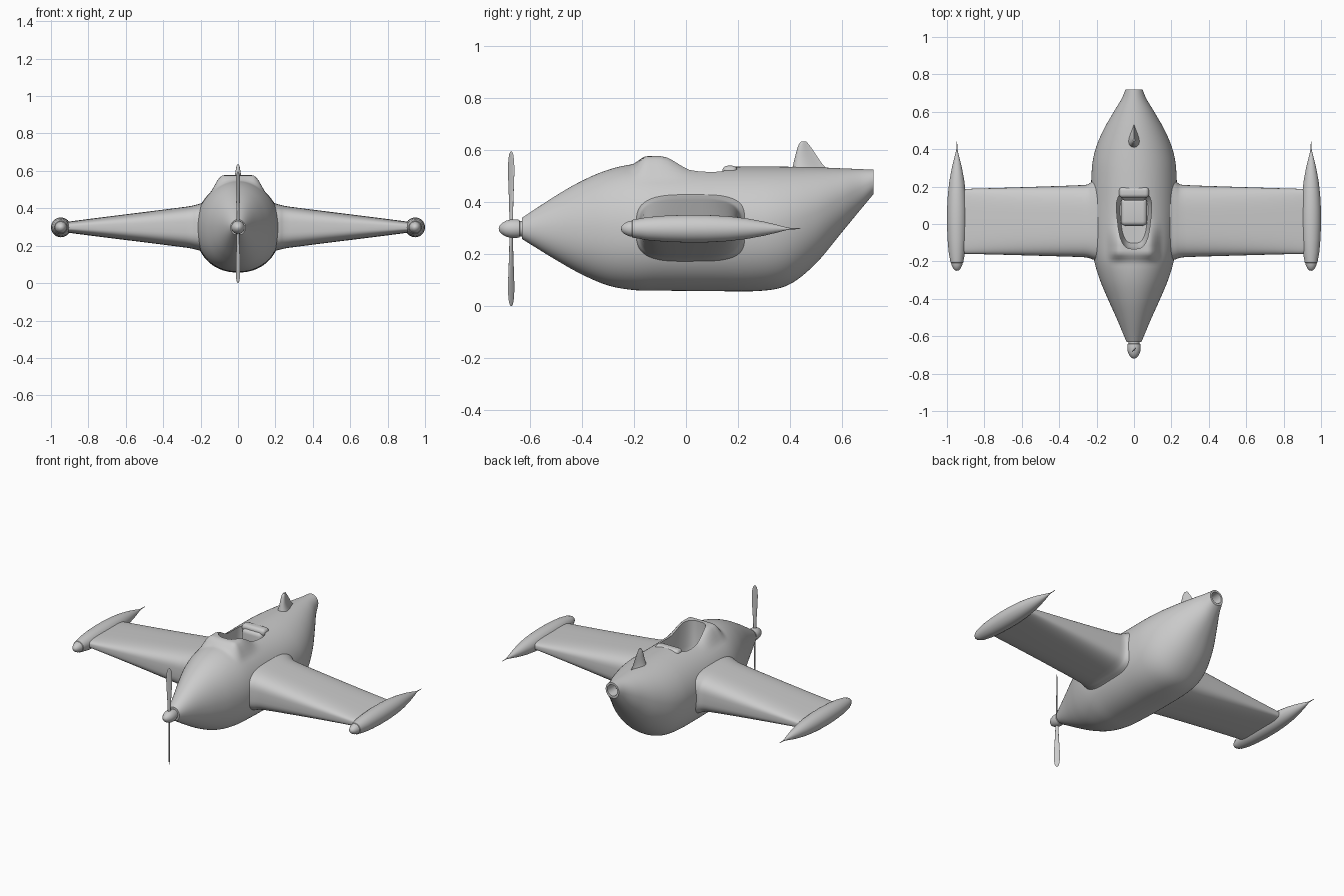
import bpy, bmesh, math
from mathutils import Vector

if "Cube" in bpy.data.objects:
    bpy.data.objects.remove(bpy.data.objects["Cube"])


def finish(ob, angle=35):
    bpy.ops.object.select_all(action='DESELECT')
    ob.select_set(True)
    bpy.context.view_layer.objects.active = ob
    bpy.ops.object.shade_smooth_by_angle(angle=math.radians(angle))
    return ob


def loft(name, rings, smooth=True):
    """Skin a list of equal-length rings and cap both ends."""
    bm = bmesh.new()
    vs = [[bm.verts.new(p) for p in r] for r in rings]
    n = len(rings[0])
    for a, b in zip(vs, vs[1:]):
        for i in range(n):
            j = (i + 1) % n
            bm.faces.new((a[i], a[j], b[j], b[i]))
    bm.faces.new(vs[0])
    bm.faces.new(vs[-1])
    bmesh.ops.recalc_face_normals(bm, faces=bm.faces)
    me = bpy.data.meshes.new(name)
    bm.to_mesh(me)
    bm.free()
    ob = bpy.data.objects.new(name, me)
    bpy.context.collection.objects.link(ob)
    return finish(ob) if smooth else ob


def curve(rows, steps):
    """Smoothly interpolate rows (first column is the knot)."""
    def tangent(i):
        a, b = rows[max(i - 1, 0)], rows[min(i + 1, len(rows) - 1)]
        return [(q - p) / (b[0] - a[0]) for p, q in zip(a, b)]
    out = []
    for i in range(len(rows) - 1):
        a, b, ta, tb = rows[i], rows[i + 1], tangent(i), tangent(i + 1)
        h = b[0] - a[0]
        for k in range(steps):
            t = k / steps
            c = (2*t**3 - 3*t*t + 1, (t**3 - 2*t*t + t) * h, 3*t*t - 2*t**3, (t**3 - t*t) * h)
            row = [c[0]*p + c[1]*m + c[2]*q + c[3]*w for p, m, q, w in zip(a, ta, b, tb)]
            row[0] = a[0] + t * h
            out.append(row)
    return out + [list(rows[-1])]


def sup(a, n):
    """Point on a unit superellipse."""
    c, s = math.cos(a), math.sin(a)
    return (math.copysign(abs(c) ** (2 / n), c), math.copysign(abs(s) ** (2 / n), s))


def angles(n):
    return [2 * math.pi * i / n for i in range(n)]


def ramp(v, a, b):
    t = min(max((v - a) / (b - a), 0), 1)
    return t * t * (3 - 2 * t)


def lathe(name, rows, x, z, n=32):
    return loft(name, [[(x + r * math.cos(a), y, z + r * math.sin(a)) for a in angles(n)]
                       for y, r in rows])


# Fuselage: y, half width, top, bottom, height of widest line
stations = [(-.63, .04, .34, .258, .298), (-.5, .095, .425, .178, .3), (-.4, .14, .482, .122, .3),
            (-.3, .182, .524, .08, .3), (-.2, .212, .546, .062, .3), (-.1, .225, .545, .06, .3),
            (.1, .23, .537, .058, .3), (.3, .225, .537, .06, .31), (.4, .206, .536, .085, .325),
            (.5, .165, .534, .165, .36), (.6, .108, .53, .285, .415), (.67, .066, .527, .37, .452),
            (.72, .045, .525, .43, .478)]
rings = []
for y, w, top, bot, zc in curve(stations, 7):
    ring = []
    for a in angles(96):
        up = math.sin(a) >= 0
        c, s = sup(a, 2.0 if up else 2.2)
        x, z = w * c, zc + s * ((top - zc) if up else (zc - bot))
        if up:  # raised windscreen lip in front of the cockpit
            k = ramp(y, -.21, -.15) * (1 - ramp(y, -.1, .03)) * (1 - ramp(abs(x), .075, .15))
            z += k * max(.577 - z, 0)
        ring.append((x, y, z))
    rings.append(ring)
for y, r in ((.72, .034), (.65, .03)):  # hollow tail pipe
    rings.append([(r * math.cos(a), y, .478 + r * math.sin(a)) for a in angles(96)])
body = loft("fuselage", rings, False)

# Cockpit opening
rings = []
for z, k in ((.33, .8), (.37, .93), (.42, 1), (.7, 1)):
    ring = []
    for a in angles(48):
        c, s = sup(a, 3.2)
        ring.append(((.089 + .017 * s) * c * k, .022 + .155 * s * k, z))
    rings.append(ring)
cutter = loft("cockpit_cutter", rings, False)
cutter.hide_render = True
mod = body.modifiers.new("cockpit", 'BOOLEAN')
mod.operation = 'DIFFERENCE'
mod.object = cutter
bpy.context.view_layer.objects.active = body
bpy.ops.object.modifier_apply(modifier=mod.name)
bpy.data.objects.remove(cutter)
finish(body)


def soft_box(name, lo, hi, r):
    bm = bmesh.new()
    bmesh.ops.create_cube(bm, size=1)
    for v in bm.verts:
        v.co = Vector([(l + h) / 2 + c * (h - l) for l, h, c in zip(lo, hi, v.co)])
    bmesh.ops.bevel(bm, geom=bm.edges[:], offset=r, segments=5, profile=.5, affect='EDGES')
    me = bpy.data.meshes.new(name)
    bm.to_mesh(me)
    bm.free()
    ob = bpy.data.objects.new(name, me)
    bpy.context.collection.objects.link(ob)
    return finish(ob)


# Seat
soft_box("seat_cushion", (-.07, -.01, .31), (.07, .14, .385), .025)
soft_box("seat_back", (-.07, .125, .32), (.07, .18, .52), .025)
soft_box("headrest", (-.08, .14, .495), (.08, .198, .54), .02)

# Wings with flared roots: x, front, back, half height
wing = [(.15, -.225, .275, .15), (.2, -.196, .25, .127), (.225, -.188, .228, .12),
        (.245, -.181, .213, .115), (.28, -.177, .208, .109), (.5, -.17, .2, .081),
        (.75, -.163, .192, .05), (.92, -.159, .187, .028)]
pod = [(-.25, .001), (-.247, .011), (-.238, .02), (-.222, .028), (-.208, .031), (-.206, .034),
       (-.15, .044), (-.08, .05), (0, .053), (.08, .0525), (.16, .048), (.23, .04), (.3, .027),
       (.35, .015), (.38, .007), (.4, .003), (.44, .0015)]
for side, s in (("left", -1), ("right", 1)):
    rings = []
    for x, y0, y1, h in curve(wing, 4):
        pts = [sup(a, 3.4) for a in angles(64)]
        rings.append([(s * x, (y0 + y1) / 2 + c * (y1 - y0) / 2, .299 + q * h) for c, q in pts])
    loft(side + "_wing", rings)
    lathe(side + "_wingtip_pod", pod, s * .947, .298)

# Tail fin, teardrop sections: z, front, back, half thickness
rings = []
for z, y0, y1, t in curve([(.515, .404, .56, .036), (.54, .411, .53, .026), (.57, .418, .508, .018),
                           (.6, .426, .488, .013), (.622, .434, .472, .009),
                           (.633, .443, .462, .005)], 3):
    ring = []
    for a in angles(32):
        u = (1 - math.cos(a)) / 2
        ring.append((t * 1.54 * math.sin(a) * (1 - u), y0 + (y1 - y0) * u, z))
    rings.append(ring)
loft("tail_fin", rings)

# Propeller: shaft collar, spinner and two pitched blades
lathe("propeller_shaft", [(-.66, .03), (-.62, .03)], 0, .298)
lathe("spinner", [(-.72, .001), (-.717, .011), (-.708, .021), (-.693, .03), (-.675, .035),
                  (-.655, .036), (-.641, .034), (-.638, .028)], 0, .298)
blade = [(.0, .009, .006), (.05, .009, .005), (.12, .012, .004), (.2, .0165, .003),
         (.25, .0165, .0025), (.28, .0125, .002), (.293, .007, .0015), (.298, .001, .0005)]
for side, s in (("upper", 1), ("lower", -1)):
    rings = []
    for h, w, t in curve(blade, 3):
        ring = []
        for a in angles(20):
            u, v = w * math.cos(a), t * math.sin(a)
            ring.append((s * (u - v) * .707, -.672 + (u + v) * .707, .298 + s * h))
        rings.append(ring)
    loft(side + "_propeller_blade", rings)
